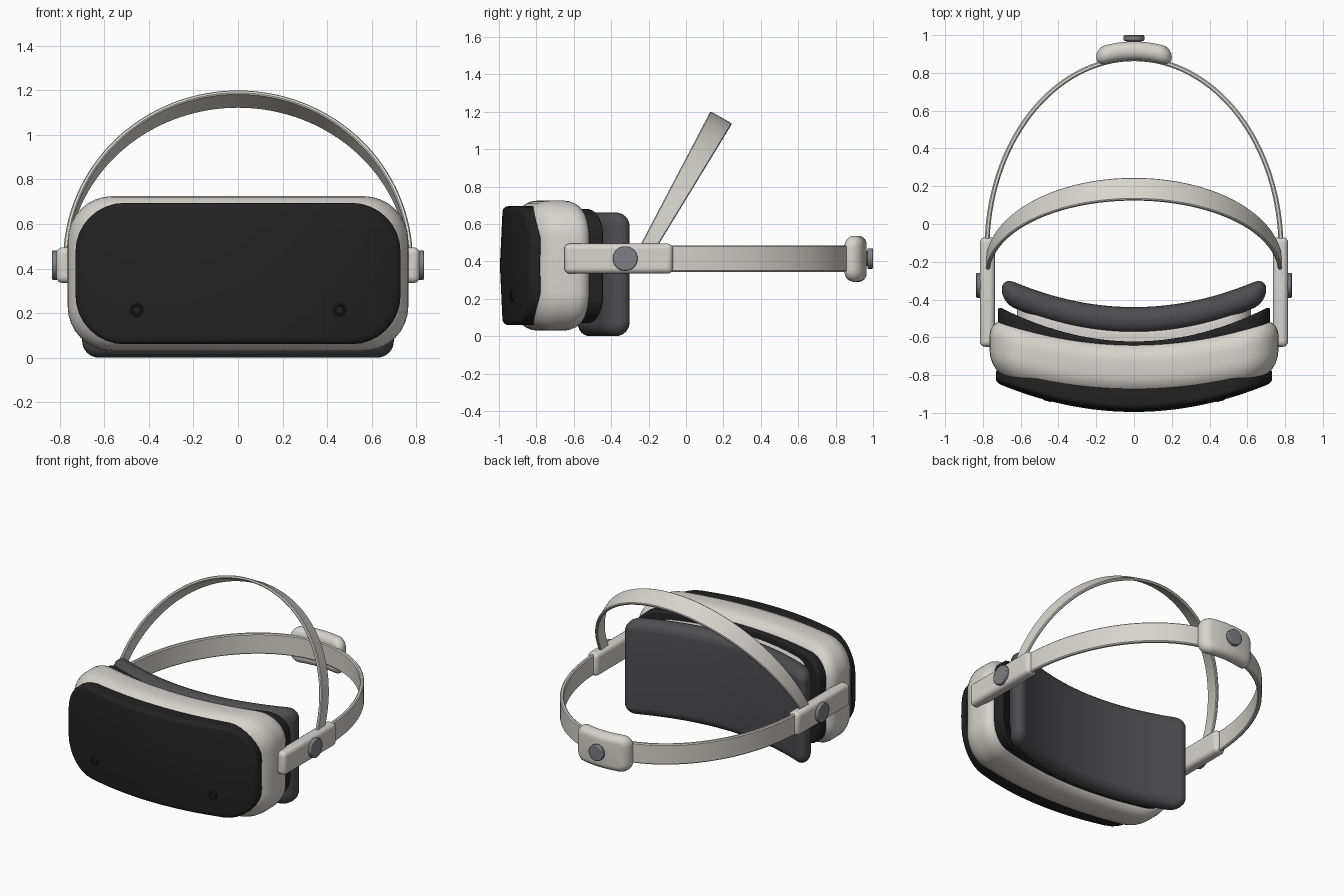
import bpy
from math import sin, cos, pi, sqrt, atan
from mathutils import Vector

if "Cube" in bpy.data.objects:
    bpy.data.objects.remove(bpy.data.objects["Cube"])


def material(name, r, g, b):
    m = bpy.data.materials.new(name)
    m.use_nodes = True
    m.diffuse_color = (r, g, b, 1)
    m.node_tree.nodes["Principled BSDF"].inputs["Base Color"].default_value = (r, g, b, 1)
    return m


WHITE = material("warm_white", 0.68, 0.66, 0.61)
BLACK = material("gloss_black", 0.016, 0.016, 0.016)
CUSHION = material("dark_grey", 0.075, 0.075, 0.082)
METAL = material("mid_grey", 0.21, 0.21, 0.23)


def finish(obj, name, mat):
    obj.name = name
    obj.data.materials.clear()
    obj.data.materials.append(mat)
    bpy.ops.object.select_all(action="DESELECT")
    obj.select_set(True)
    bpy.context.view_layer.objects.active = obj
    bpy.ops.object.shade_smooth_by_angle(angle=0.7)
    return obj


def mesh_object(name, verts, faces, mat):
    me = bpy.data.meshes.new(name)
    me.from_pydata(verts, [], faces)
    me.update()
    obj = bpy.data.objects.new(name, me)
    bpy.context.collection.objects.link(obj)
    return finish(obj, name, mat)


def outline(hw, hh, r, arc=8, mid=24):
    """Upper half of a rounded rectangle, left to right."""
    pts = []
    for i in range(arc + 1):
        a = pi / 2 * i / arc
        pts.append((-hw + r - r * cos(a), hh - r + r * sin(a)))
    for i in range(1, mid):
        pts.append((-(hw - r) + 2 * (hw - r) * i / mid, hh))
    return pts + [(-x, z) for x, z in reversed(pts[:arc + 1])]


def slab(name, mat, hw, z0, z1, corner, y0, y1, front_round, back_round,
         front_bend, back_bend, crease=0.0, steps=6):
    """Rounded plate facing y, bowed along x, with rounded front and back rims."""
    zc, hh = (z0 + z1) / 2, (z1 - z0) / 2
    profile = []
    for i in range(steps + 1):
        a = pi / 2 * i / steps
        profile.append((front_round * (1 - sin(a)), y0 + front_round * (1 - cos(a))))
    for i in range(steps + 1):
        a = pi / 2 * i / steps
        profile.append((back_round * (1 - cos(a)), y1 - back_round * (1 - sin(a))))
    verts, faces = [], []

    def add(x, z, y):
        f = (y - y0) / (y1 - y0)
        bend = front_bend * (1 - f) + back_bend * f
        verts.append((x, y + bend * x * x + crease * abs(z) / hh, zc + z))
        return len(verts) - 1

    rings, halves = [], []
    for inset, y in profile:
        half = outline(hw - inset, hh - inset, max(corner - inset, 0.012))
        top = [add(x, z, y) for x, z in half]
        low = [add(x, -z, y) for x, z in half]
        right, left = add(hw - inset, 0, y), add(inset - hw, 0, y)
        rings.append(top + [right] + low[::-1] + [left])
        halves.append((half, top, low, left, right, y))
    for a, b in zip(rings, rings[1:]):
        n = len(a)
        faces += [(a[i], a[(i + 1) % n], b[(i + 1) % n], b[i]) for i in range(n)]
    for end in (0, -1):
        half, top, low, left, right, y = halves[end]
        row = [left] + [add(x, 0, y) for x, z in half[1:-1]] + [right]
        for i in range(len(row) - 1):
            for quad in ((top[i], row[i], row[i + 1], top[i + 1]),
                         (row[i], low[i], low[i + 1], row[i + 1])):
                faces.append(quad if end == 0 else quad[::-1])
    return mesh_object(name, verts, faces, mat)


def strap(name, mat, path, across, width, thick, steps=64):
    """Band with softened edges swept along path(t); width(t) runs along across."""
    across = Vector(across).normalized()
    verts, faces = [], []
    for i in range(steps + 1):
        t = i / steps
        p = path(t)
        along = (path(t + 0.001) - path(t - 0.001)).normalized()
        out = along.cross(across).normalized()
        w, h = width(t) / 2, thick / 2
        c = h * 0.5
        for u, v in ((w, h - c), (w - c, h), (c - w, h), (-w, h - c),
                     (-w, c - h), (c - w, -h), (w - c, -h), (w, c - h)):
            verts.append(p + across * u + out * v)
    for i in range(steps):
        for j in range(8):
            k = (j + 1) % 8
            faces.append((i * 8 + j, i * 8 + k, i * 8 + 8 + k, i * 8 + 8 + j))
    faces += [tuple(range(8))[::-1], tuple(range(steps * 8, steps * 8 + 8))]
    obj = mesh_object(name, verts, faces, mat)
    return obj


def bevel(obj, width, segments):
    m = obj.modifiers.new("soft_edges", "BEVEL")
    m.width, m.segments, m.limit_method = width, segments, "ANGLE"


def disc(name, mat, loc, radius, depth, rot, soft=0.006):
    bpy.ops.mesh.primitive_cylinder_add(vertices=40, radius=radius, depth=depth,
                                        location=loc, rotation=rot)
    obj = finish(bpy.context.object, name, mat)
    bevel(obj, soft, 2)
    return obj


# Headset body, from the front visor to the face cushion
slab("visor", BLACK, 0.73, 0.06, 0.695, 0.22, -0.995, -0.865, 0.03, 0.012, 0.29, 0.16, 0.015)
slab("housing", WHITE, 0.765, 0.03, 0.725, 0.2, -0.915, -0.625, 0.12, 0.1, 0.2, 0.24)
slab("gasket", BLACK, 0.72, 0.07, 0.68, 0.15, -0.72, -0.622, 0.02, 0.02, 0.36, 0.36)
slab("inner_shell", WHITE, 0.62, 0.1, 0.63, 0.13, -0.72, -0.545, 0.02, 0.04, 0.34, 0.34)
slab("face_cushion", CUSHION, 0.7, 0.0, 0.662, 0.075, -0.578, -0.44, 0.066, 0.066, 0.33, 0.33)

# Side arms, pivot buttons and visor cameras
for s, side in ((1, "left"), (-1, "right")):
    bpy.ops.mesh.primitive_cube_add(size=1, location=(s * 0.776, -0.36, 0.415))
    arm = bpy.context.object
    arm.scale = (0.08, 0.58, 0.16)
    bpy.ops.object.transform_apply(location=False, rotation=False, scale=True)
    finish(arm, side + "_arm", WHITE)
    bevel(arm, 0.028, 4)
    disc(side + "_button", METAL, (s * 0.816, -0.325, 0.415), 0.066, 0.04, (0, pi / 2, 0))
    x = s * 0.455
    turn = (pi / 2, 0, atan(2 * 0.29 * x))
    spot = Vector((x, -0.927, 0.215))
    disc(side + "_camera", BLACK, spot, 0.03, 0.014, turn, 0.003)
    bpy.ops.mesh.primitive_torus_add(major_radius=0.019, minor_radius=0.004,
                                     major_segments=32, minor_segments=8,
                                     location=spot + Vector((s * 0.002, -0.007, 0)), rotation=turn)
    finish(bpy.context.object, side + "_camera_ring", BLACK)

# Rear strap: half an ellipse around the head
strap("rear_strap", WHITE,
      lambda t: Vector((0.778 * cos(pi * t), -0.13 + 1.005 * sin(pi * t), 0.415)),
      (0, 0, 1), lambda t: 0.142, 0.026)

# Top strap: half an ellipse in a tilted plane, widest at the crown
strap("top_strap", WHITE,
      lambda t: Vector((0.775 * cos(pi * t), -0.235 + 0.419 * sin(pi * t),
                        0.42 + 0.741 * sin(pi * t))),
      (0, 0.87, -0.492), lambda t: 0.078 + 0.054 * max(sin(pi * t), 0), 0.02)

# Rear pad with its adjusting knob
slab("rear_pad", WHITE, 0.2, 0.29, 0.537, 0.065, 0.868, 0.966, 0.046, 0.046, -0.85, -0.85)
disc("knob_stem", METAL, (0, 0.965, 0.415), 0.04, 0.03, (pi / 2, 0, 0), 0.002)
disc("rear_knob", METAL, (0, 0.985, 0.415), 0.055, 0.03, (pi / 2, 0, 0))
